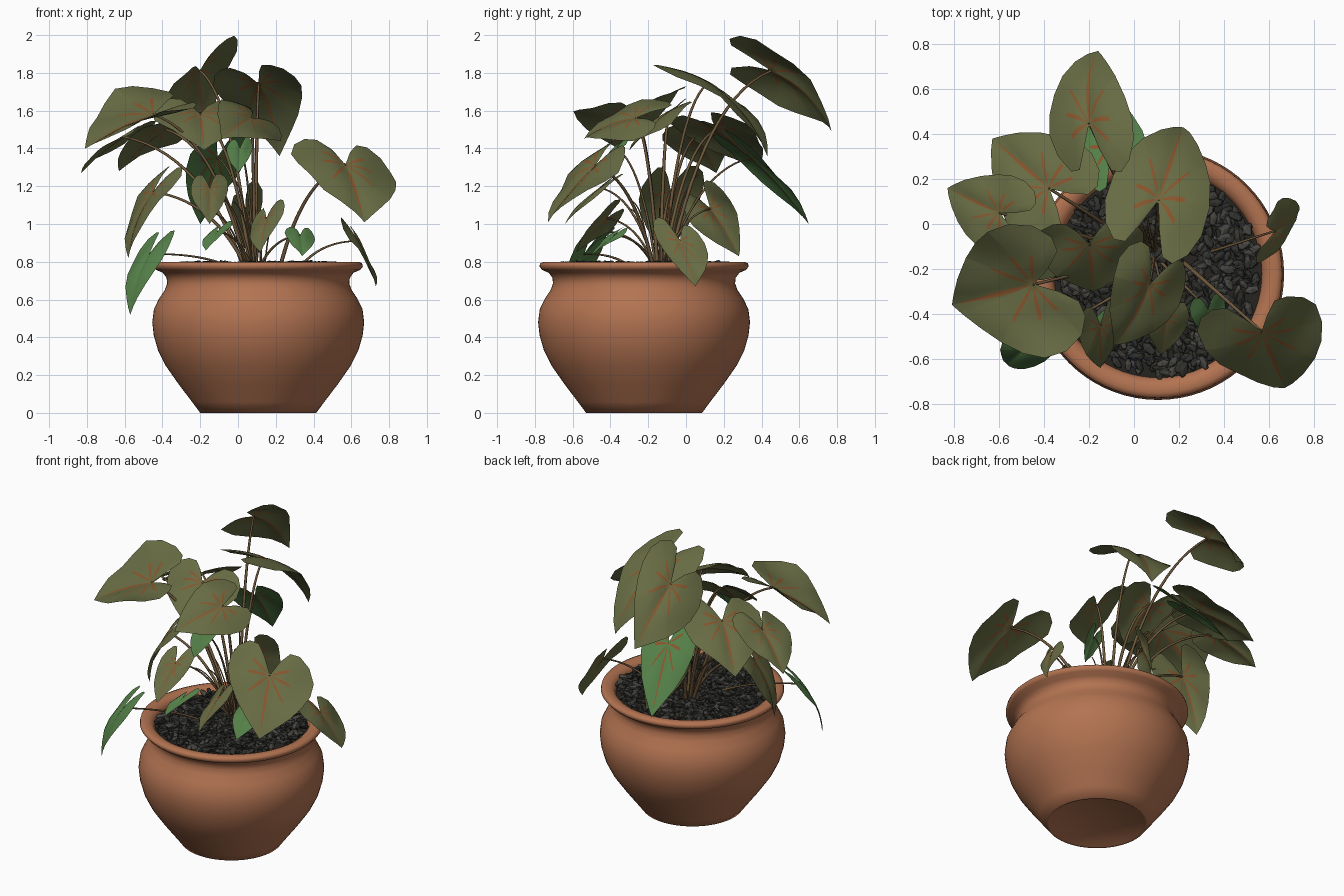
import bpy, bmesh, math, random
from mathutils import Vector, Matrix, Euler

random.seed(4)
if "Cube" in bpy.data.objects:
    bpy.data.objects.remove(bpy.data.objects["Cube"], do_unlink=True)

CENTRE = Vector((0.107, -0.222, 0))
CROWN = Vector((0.09, -0.14, 0.76))


def material(name, *rgb):
    mat = bpy.data.materials.new(name)
    mat.use_nodes = True
    mat.diffuse_color = (*rgb, 1)
    mat.node_tree.nodes["Principled BSDF"].inputs["Base Color"].default_value = (*rgb, 1)
    return mat


clay = material("terracotta", 0.45, 0.172, 0.083)
soil = material("soil", 0.02, 0.018, 0.015)
dark_stone = material("dark stone", 0.03, 0.03, 0.027)
light_stone = material("grey stone", 0.062, 0.06, 0.053)
olive = material("olive leaf", 0.134, 0.147, 0.056)
green = material("green leaf", 0.088, 0.21, 0.064)
rust = material("rust vein", 0.24, 0.09, 0.026)
stalk = material("brown stalk", 0.16, 0.1, 0.045)


def add_object(name, data, *mats):
    obj = bpy.data.objects.new(name, data)
    bpy.context.collection.objects.link(obj)
    for mat in mats:
        data.materials.append(mat)
    return obj


def mesh_object(name, bm, *mats, smooth=True):
    mesh = bpy.data.meshes.new(name)
    bm.to_mesh(mesh)
    bm.free()
    for poly in mesh.polygons:
        poly.use_smooth = smooth
    return add_object(name, mesh, *mats)


def lathe(name, profile, mat):
    bm = bmesh.new()
    verts = [bm.verts.new((r, 0, z)) for r, z in profile]
    edges = [bm.edges.new(pair) for pair in zip(verts, verts[1:])]
    bmesh.ops.spin(bm, geom=verts + edges, cent=(0, 0, 0), axis=(0, 0, 1),
                   angle=math.tau, steps=72, use_duplicate=False)
    bmesh.ops.remove_doubles(bm, verts=bm.verts, dist=0.0005)
    bmesh.ops.recalc_face_normals(bm, faces=bm.faces)
    obj = mesh_object(name, bm, mat)
    obj.location = CENTRE
    obj.data.set_sharp_from_angle(angle=math.radians(60))


# Pot with a shallow foot, round belly, neck and rolled rim
lathe("pot", [(0, 0.006), (0.285, 0.006), (0.293, 0), (0.307, 0), (0.35, 0.058),
              (0.42, 0.15), (0.49, 0.25), (0.53, 0.33), (0.553, 0.41), (0.561, 0.48),
              (0.552, 0.55), (0.525, 0.605), (0.495, 0.65), (0.482, 0.685), (0.485, 0.715),
              (0.505, 0.742), (0.54, 0.757), (0.554, 0.775), (0.55, 0.792), (0.53, 0.8),
              (0.5, 0.798), (0.475, 0.785), (0.462, 0.76), (0.46, 0.7)], clay)
lathe("soil", [(0, 0.765), (0.3, 0.763), (0.464, 0.755)], soil)

# Pebble layer
bm = bmesh.new()
for i in range(800):
    ang, r = random.uniform(0, math.tau), 0.445 * math.sqrt(random.random())
    size = random.uniform(0.8, 1.35)
    place = Matrix.Translation((r * math.cos(ang), r * math.sin(ang), random.uniform(0.765, 0.79)))
    turn = Euler((random.uniform(-.5, .5), random.uniform(-.4, .4), random.uniform(0, 6))).to_matrix().to_4x4()
    scale = Matrix.Diagonal((0.033 * size, 0.017 * size, 0.012 * size, 1))
    made = bmesh.ops.create_icosphere(bm, subdivisions=1, radius=1, matrix=place @ turn @ scale)
    for face in {f for v in made["verts"] for f in v.link_faces}:
        face.material_index = int(i % 3 == 0)
mesh_object("pebbles", bm, dark_stone, light_stone, smooth=False).location = CENTRE


def stem(name, start, end, radius):
    """Arching stalk between two points."""
    gap = end - start
    mid = start + Vector((gap.x * 0.35, gap.y * 0.35, gap.z * 0.85 + 0.02))
    curve = bpy.data.curves.new(name, "CURVE")
    curve.dimensions = "3D"
    curve.bevel_depth = radius
    curve.bevel_resolution = 1
    curve.use_fill_caps = True
    spline = curve.splines.new("POLY")
    spline.points.add(14)
    for i, point in enumerate(spline.points):
        t = i / 14
        point.co = (*(start * (1 - t) ** 2 + mid * 2 * t * (1 - t) + end * t * t), 1)
        point.radius = 1.25 - 0.5 * t
    add_object(name, curve, stalk)


# Half of the heart outline: along to the tip, out to the side, length of the vein towards it
HALF = [(1, 0, .85), (.9, .16, 0), (.75, .38, 0), (.55, .64, .6), (.33, .84, 0), (.1, .97, .45),
        (-.13, .98, 0), (-.33, .84, .5), (-.45, .6, 0), (-.44, .38, 0), (-.26, .18, 0), (-.04, .02, 0)]
RINGS = 8


def spokes():
    """Full outline; each vein gets a spoke on either side of it."""
    full = HALF + [(a, -b, v) for a, b, v in reversed(HALF[1:])]
    result = []
    for a, b, vein in full:
        if vein:
            off = Vector((-b, a)).normalized() * (0.056 if b == 0 else 0.036)
            result += [(a, b, -off, vein), (a, b, off, 0)]
        else:
            result.append((a, b, Vector((0, 0)), 0))
    return result


SPOKES = spokes()


def leaf(name, base, tip, side, mat=olive, root=None, arch=0.12, cup=0.14, veins=True):
    """Heart leaf hung from base, with veins and a stalk."""
    base, tip, side = Vector(base), Vector(tip), Vector(side)
    along = tip - base
    up = along.cross(side).normalized()
    if up.z < 0:
        up, side = -up, -side
    phase = random.uniform(0, 6)

    def surface(a, b):
        bend = arch * a * (1 - a) * along.length - cup * b * b * side.length
        ruffle = 0.07 * side.length * abs(b) * math.sin(6 * a + 3 * b + phase)
        crease = 0.07 * side.length * min(abs(b) * 4, 1)
        return base + along * a + side * b + up * (bend + ruffle + crease)

    bm = bmesh.new()
    hub = bm.verts.new(surface(0, 0))
    rings = []
    for k in range(1, RINGS + 1):
        t = k / RINGS
        width = (1.04 - t) * min(1, 3 * t)
        rings.append([bm.verts.new(surface(a * t + off.x * width, b * t + off.y * width))
                      for a, b, off, vein in SPOKES])
    for i, spoke in enumerate(SPOKES):
        j = (i + 1) % len(SPOKES)
        faces = [bm.faces.new((hub, rings[0][i], rings[0][j]))]
        for low, high in zip(rings, rings[1:]):
            faces.append(bm.faces.new((low[i], high[i], high[j], low[j])))
        for face in faces[:round(spoke[3] * RINGS)]:
            face.material_index = int(veins)
    mesh_object(name, bm, mat, rust)

    # Stalk
    if root is None:
        spread = (base - CROWN).to_2d() * 0.08
        root = CROWN + spread.to_3d()
    stem(name + "_stalk", Vector(root), base, 0.0085 if side.length > 0.17 else 0.006)


# Tall leaves
leaf("back_top_leaf", (-.2, .45, 1.81), (-.16, .77, 1.49), (.19, -.01, .15), arch=.4)
leaf("back_left_leaf", (.11, .11, 1.74), (.22, .43, 1.36), (.22, -.08, .03), arch=.38)
leaf("back_right_leaf", (-.38, .16, 1.5), (-.63, .38, 1.28), (.16, .19, .01))
leaf("far_right_leaf", (-.6, .05, 1.46), (-.83, .16, 1.27), (.08, .16, .03))
leaf("front_right_large_leaf", (-.45, -.27, 1.58), (-.81, -.36, 1.4), (-.13, .29, .06), cup=-.2)
leaf("centre_leaf", (-.2, -.09, 1.58), (-.18, -.3, 1.39), (.25, .02, -.01))
leaf("front_centre_leaf", (.07, -.27, 1.56), (-.09, -.54, 1.45), (.15, -.07, -.11), arch=.25)
leaf("front_left_large_leaf", (.57, -.48, 1.31), (.67, -.73, 1.01), (.27, .06, -.05), root=(.22, -.17, .76))

# Middle leaves
leaf("back_green_leaf", (-.11, .34, 1.35), (-.2, .65, 1.0), (.16, .05, .02), green)
leaf("inner_green_leaf", (.01, -.37, 1.4), (0, -.46, 1.27), (.07, .03, .01), green, veins=False)
leaf("right_hanging_leaf", (-.45, -.08, 1.17), (-.58, -.1, .82), (-.06, .17, .01), arch=.3)
leaf("front_small_leaf", (-.15, -.45, 1.19), (-.15, -.64, 1.0), (.1, .03, .01))
leaf("back_small_leaf", (.04, .13, 1.08), (.1, .28, .83), (.08, .1, .07))

# Low leaves
leaf("low_front_leaf", (.15, -.42, 1.03), (.12, -.58, .85), (.09, -.02, .05))
leaf("low_side_leaf", (.63, -.03, .91), (.73, .05, .67), (.04, .14, -.04), root=(.32, -.13, .76))
leaf("low_green_leaf", (-.47, -.54, .84), (-.57, -.62, .52), (.08, -.07, .01), green,
     root=(-.02, -.28, .76), arch=.3, veins=False)
leaf("tiny_green_leaf_right", (-.11, -.42, .96), (-.17, -.52, .86), (.07, .02, .03), green, veins=False)
leaf("tiny_green_leaf_left", (.33, -.38, .94), (.34, -.5, .83), (.08, .02, -.01), green, veins=False)

# Thin bare stalks
for i in range(7):
    ang = i * math.tau / 7
    reach = random.uniform(0.08, 0.26)
    foot = CROWN + Vector((math.cos(ang), math.sin(ang), 0)) * 0.05
    top = CROWN + Vector((math.cos(ang) * reach - 0.08, math.sin(ang) * reach, random.uniform(0.25, 0.5)))
    stem(f"bare_stalk_{i + 1}", foot, top, 0.004)
